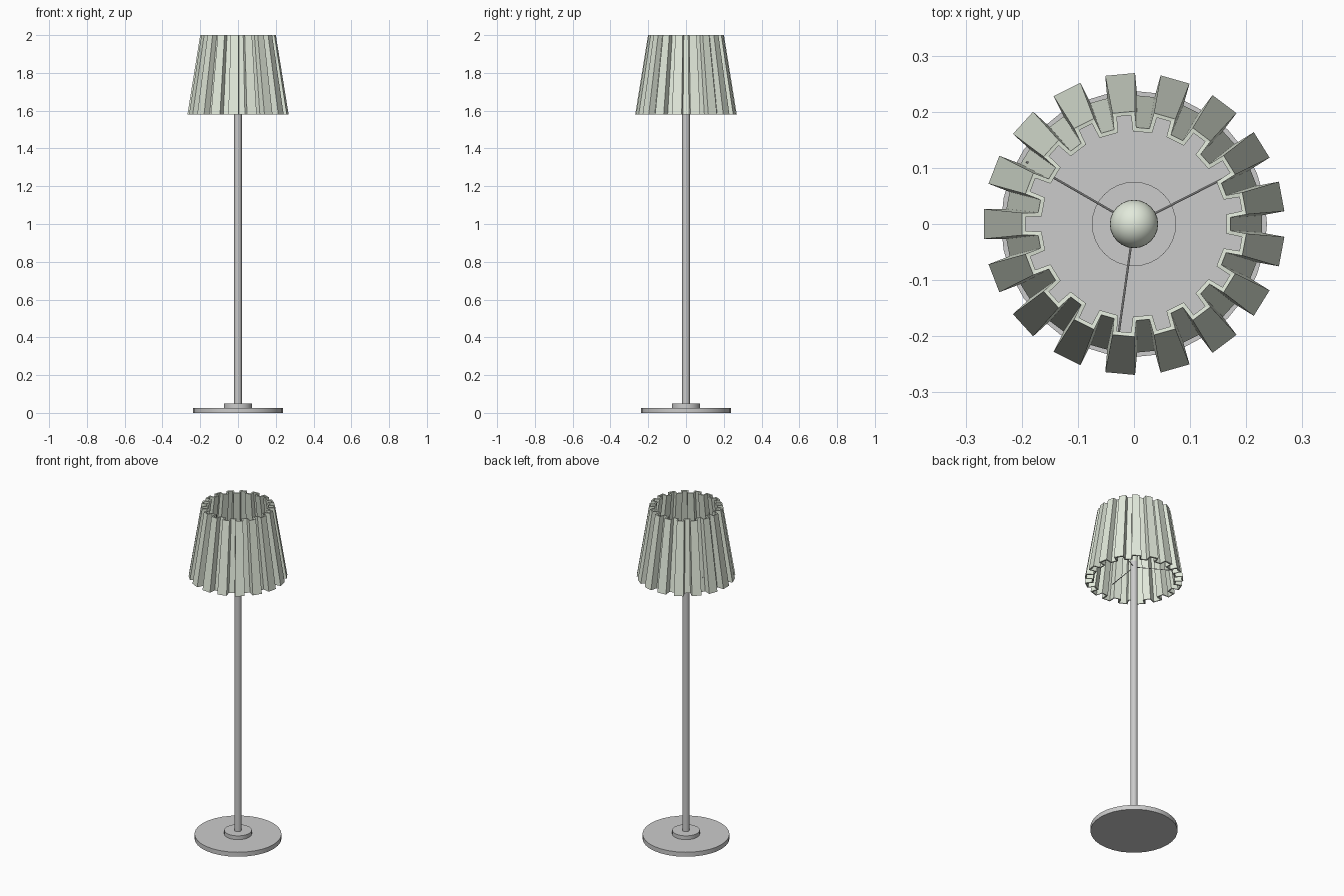
import bpy, bmesh
from math import sin, cos, pi, radians
from mathutils import Vector

if "Cube" in bpy.data.objects:
    bpy.data.objects.remove(bpy.data.objects["Cube"])

green = bpy.data.materials.new("pale_green")
green.diffuse_color = (0.76, 0.82, 0.71, 1)
green.use_nodes = True
green.node_tree.nodes["Principled BSDF"].inputs["Base Color"].default_value = green.diffuse_color


def make_object(name, bm, mat=None, smooth=False):
    mesh = bpy.data.meshes.new(name)
    bm.to_mesh(mesh)
    bm.free()
    ob = bpy.data.objects.new(name, mesh)
    bpy.context.collection.objects.link(ob)
    if mat:
        mesh.materials.append(mat)
    if smooth:
        bpy.ops.object.select_all(action='DESELECT')
        ob.select_set(True)
        bpy.context.view_layer.objects.active = ob
        bpy.ops.object.shade_smooth_by_angle(angle=radians(35))
    return ob


def lathe(name, profile, segments, mat=None):
    """Revolve a list of (radius, z) points about the z axis."""
    bm = bmesh.new()
    vs = [bm.verts.new((r, 0, z)) for r, z in profile]
    es = [bm.edges.new(p) for p in zip(vs, vs[1:])]
    bmesh.ops.spin(bm, geom=vs + es, cent=(0, 0, 0), axis=(0, 0, 1),
                   angle=2 * pi, steps=segments, use_merge=True)
    bmesh.ops.remove_doubles(bm, verts=bm.verts, dist=1e-5)
    bmesh.ops.recalc_face_normals(bm, faces=bm.faces)
    return make_object(name, bm, mat, True)


# Base plate with collar, and the post
lathe("base", [(0, 0), (0.237, 0), (0.237, 0.027), (0.075, 0.027),
               (0.075, 0.05), (0, 0.05)], 32)
lathe("post", [(0, 0.045), (0.02, 0.045), (0.02, 1.69), (0, 1.69)], 24)

# Bulb: short neck swelling into a sphere
R, ZC = 0.043, 1.78
ball = [(R * cos(radians(a)), ZC + R * sin(radians(a))) for a in range(-50, 81, 10)]
lathe("bulb", [(0, 1.685), (0.018, 1.685), (0.019, 1.72)] + ball + [(0, ZC + R)], 24, green)

# Three thin spokes holding the shade
for i, deg in enumerate((27, 150, -98)):
    d = Vector((cos(radians(deg)), sin(radians(deg)), 0))
    bm = bmesh.new()
    bmesh.ops.create_cone(bm, cap_ends=True, segments=8, radius1=0.002,
                          radius2=0.002, depth=0.222)
    bmesh.ops.transform(bm, verts=bm.verts, matrix=d.to_track_quat('Z', 'Y').to_matrix().to_4x4())
    bmesh.ops.translate(bm, verts=bm.verts, vec=d * 0.111 + Vector((0, 0, 1.66)))
    make_object(f"spoke_{i + 1}", bm)

# Pleated shade: 17 square pleats, tapering upward
PLEATS = 17
bm = bmesh.new()
bottom, top = [], []
for k in range(PLEATS):
    mid = pi + k * 2 * pi / PLEATS
    for off, outer in ((-6.7, False), (-5.7, True), (5.7, True), (6.7, False)):
        a = mid + radians(off)
        rb, rt = (0.269, 0.201) if outer else (0.229, 0.172)
        bottom.append(bm.verts.new((rb * cos(a), rb * sin(a), 1.58)))
        top.append(bm.verts.new((rt * cos(a), rt * sin(a), 2.0)))
n = len(bottom)
for i in range(n):
    j = (i + 1) % n
    bm.faces.new((bottom[i], bottom[j], top[j], top[i]))
shade = make_object("shade", bm, green)
wall = shade.modifiers.new("wall", 'SOLIDIFY')
wall.thickness = 0.007
wall.offset = -1
wall.use_even_offset = True
